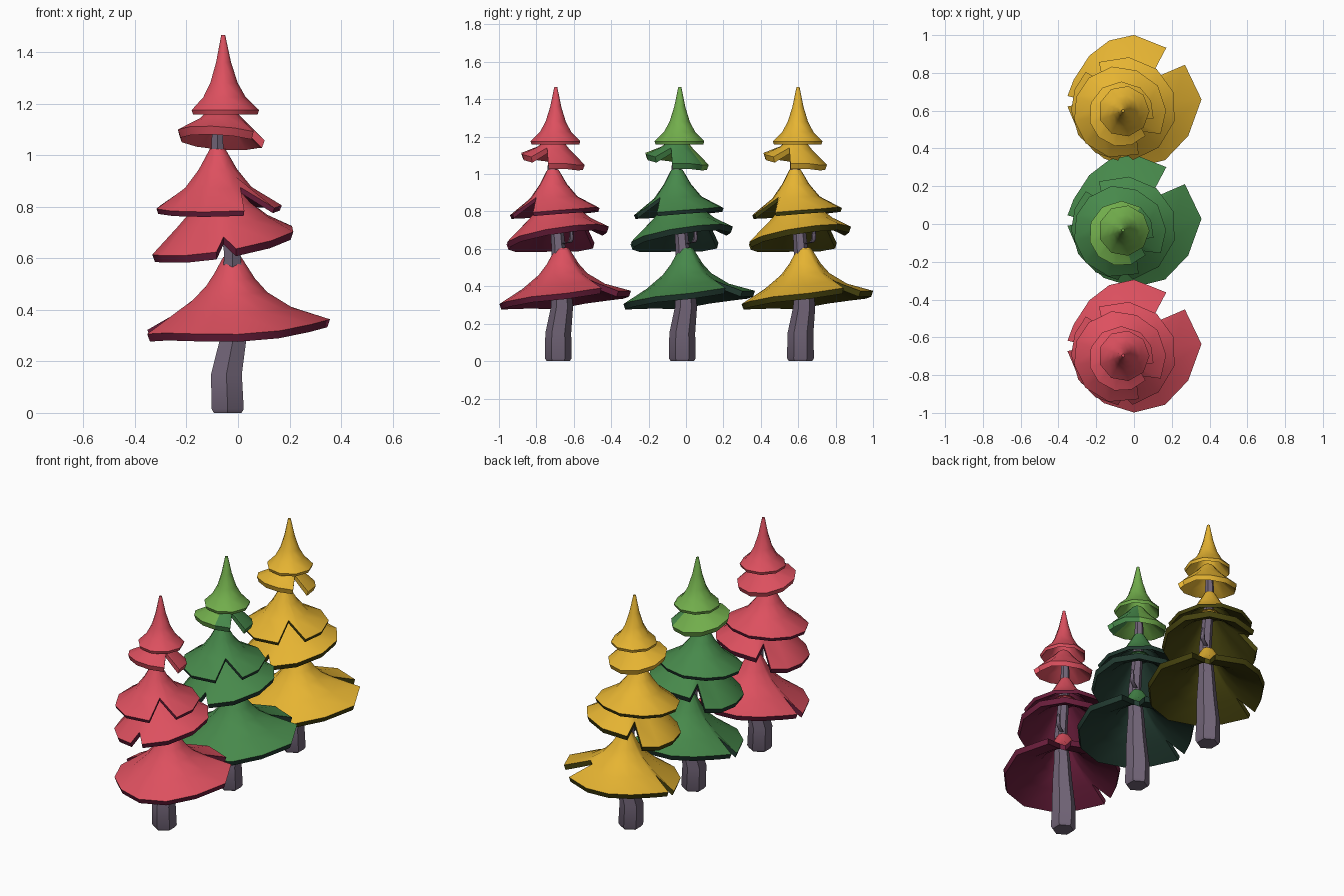
import bpy, bmesh, math
from mathutils import Vector

if "Cube" in bpy.data.objects:
    bpy.data.objects.remove(bpy.data.objects["Cube"])


def srgb(r, g, b):
    return [((c / 255 + 0.055) / 1.055) ** 2.4 if c > 10 else c / 3294.6 for c in (r, g, b)] + [1]


def material(name, *rgb):
    m = bpy.data.materials.new(name)
    m.diffuse_color = srgb(*rgb)
    m.use_nodes = True
    m.node_tree.nodes["Principled BSDF"].inputs["Base Color"].default_value = m.diffuse_color
    return m


BARK = material("bark", 114, 101, 120)
RED, RED_D = material("red", 221, 80, 95), material("dark_red", 107, 30, 60)
GRN, GRN_D = material("green", 71, 137, 75), material("dark_green", 34, 59, 49)
LIME = material("light_green", 114, 174, 76)
YEL, YEL_D = material("yellow", 230, 180, 50), material("dark_yellow", 69, 66, 14)


def finish(bm, name, mats, y):
    bmesh.ops.recalc_face_normals(bm, faces=bm.faces)
    me = bpy.data.meshes.new(name)
    bm.to_mesh(me)
    bm.free()
    for m in mats:
        me.materials.append(m)
    ob = bpy.data.objects.new(name, me)
    bpy.context.collection.objects.link(ob)
    ob.location.y = y
    bpy.context.view_layer.objects.active = ob
    ob.select_set(True)
    bpy.ops.object.shade_smooth_by_angle(angle=math.radians(50))
    ob.select_set(False)


def tube(name, path, sides, y):
    """Tapered tube through (x, y, z, radius) points, rings kept level."""
    bm = bmesh.new()
    rings = []
    for px, py, pz, r in path:
        rings.append([bm.verts.new((px + r * math.cos(a), py + r * math.sin(a), pz))
                      for a in (math.tau * (i + 0.5) / sides for i in range(sides))])
    for a, b in zip(rings, rings[1:]):
        for i in range(sides):
            j = (i + 1) % sides
            bm.faces.new((a[i], a[j], b[j], b[i]))
    bm.faces.new(rings[0])
    bm.faces.new(rings[-1])
    finish(bm, name, [BARK], y)


def skirt(name, profile, top, rim, tilt, thick, columns, mats, y, edge=0, zone=None):
    """Thick cone of foliage. Columns are (azimuth, reach, rim lift); a short reach cuts a notch."""
    bm = bmesh.new()
    last = len(profile) - 1
    r_max = profile[-1][0]

    def point(az, reach, lift, k, drop):
        s = k * min(reach, 1)
        i = min(int(s), last - 1)
        f = s - i
        r = profile[i][0] * (1 - f) + profile[i + 1][0] * f
        z = profile[i][1] * (1 - f) + profile[i + 1][1] * f
        if k == last and reach > 1:
            r *= reach
        w = r / r_max
        # the underside is pulled in a little so the rim slants inwards
        r -= 0.35 * drop * w
        dx, dy = r * math.cos(math.radians(az)), r * math.sin(math.radians(az))
        return Vector((top[0] + (rim[0] - top[0]) * w + dx, top[1] + (rim[1] - top[1]) * w + dy,
                       z + w * (tilt[0] * dx + tilt[1] * dy + lift) - drop))

    outer = [[bm.verts.new(point(*c, k, 0)) for k in range(last + 1)] for c in columns]
    inner = [[bm.verts.new(point(*c, k, thick)) for k in range(last + 1)] for c in columns]
    n = len(columns)
    for i in range(n):
        j = (i + 1) % n
        mid = (columns[i][0] + columns[j][0]) / 2
        in_zone = zone and zone[0] < mid < zone[1]
        for k in range(last):
            f = bm.faces.new((outer[i][k], outer[j][k], outer[j][k + 1], outer[i][k + 1]))
            g = bm.faces.new((inner[i][k], inner[i][k + 1], inner[j][k + 1], inner[j][k]))
            g.material_index = edge
            if in_zone:
                f.material_index = g.material_index = 1
        e = bm.faces.new((outer[i][last], outer[j][last], inner[j][last], inner[i][last]))
        e.material_index = 1 if in_zone else edge
    bm.faces.new([c[0] for c in outer])
    bm.faces.new([c[0] for c in inner]).material_index = edge
    finish(bm, name, mats, y)


def tree(tag, y, leaf, dark, crown):
    tube(tag + "_trunk", [(-.04, -.02, 0, .062), (-.04, -.02, .015, .072), (-.045, -.02, .15, .069),
                          (-.018, 0, .29, .059), (-.02, -.005, .45, .047), (-.022, -.02, .62, .037),
                          (-.08, -.05, 1.0, .028), (-.08, -.05, 1.2, .02)], 6, y)
    # small bent twig under the middle foliage
    tube(tag + "_twig", [(-.03, -.01, .625, .012), (.045, .04, .635, .013), (.055, .05, .65, .012),
                         (.055, .052, .70, .010)], 6, y)
    # wide bottom tier, notched at the back right and slit at the left
    skirt(tag + "_bottom_foliage", [(.035, .605), (.085, .52), (.13, .465), (.22, .40), (.35, .34)],
          (-.025, 0), (0, .015), (.06, .10), .03,
          [(-62, 1, 0), (-32, .98, 0), (2, 1.02, 0), (36, .97, .01), (46, .68, .01), (55, .68, -.01),
           (59, .97, -.01), (90, 1.01, 0), (112, 1, 0), (134, .98, 0), (160, .98, 0), (175, 1.01, 0),
           (179, .76, 0), (184, 1.01, -.01), (214, .98, 0), (242, .98, 0), (270, 1, 0)],
          [leaf, dark], y, 1)
    # lower middle tier, notched at the front and split at the back, left piece lower
    skirt(tag + "_lower_middle_foliage", [(.05, .88), (.11, .81), (.18, .745), (.278, .67)],
          (-.06, -.03), (-.055, -.02), (.16, .15), .03,
          [(-80, 1, 0), (-48, 1, 0), (-14, 1, 0), (18, 1, 0), (50, .98, 0), (84, .98, 0),
           (118, 1, .015), (127, .66, 0), (136, 1, -.035), (158, 1, -.03), (182, 1, -.01), (210, 1, 0),
           (238, 1, 0), (264, 1, 0), (270, .82, 0)],
          [leaf, dark], y, 1)
    # upper middle tier, notched at the front right
    skirt(tag + "_upper_middle_foliage", [(.03, 1.025), (.075, .945), (.13, .875), (.245, .80)],
          (-.08, -.05), (-.075, -.04), (.02, .08), .02,
          [(-66, 1, 0), (-47, .65, 0), (-28, 1, 0), (2, 1, 0), (35, 1, 0), (68, .98, 0), (100, 1, 0),
           (132, 1, 0), (160, 1, 0), (190, 1, 0), (222, 1, 0), (256, 1, 0)],
          [leaf, dark], y, 1)
    # small collar under the tip, tilted forward and split on the right
    skirt(tag + "_collar_foliage", [(.03, 1.2), (.085, 1.14), (.172, 1.08)],
          (-.06, -.04), (-.067, -.05), (-.07, -.18), .03,
          [(-72, 1, 0), (-42, 1, 0), (-24, .5, 0), (-8, 1, -.015), (24, 1, 0), (54, 1, 0), (90, 1, 0),
           (126, 1, 0), (160, 1, 0), (195, 1, 0), (225, 1, 0), (258, 1, 0)],
          [crown, leaf], y, 0, (-60, 60))
    # pointed tip
    skirt(tag + "_tip_foliage", [(.008, 1.466), (.03, 1.36), (.055, 1.28), (.085, 1.225), (.135, 1.175)],
          (-.058, -.033), (-.053, -.035), (0, 0), .018,
          [(a, 1, 0) for a in range(0, 360, 40)], [crown], y)


tree("red_tree", -.663, RED, RED_D, RED)
tree("green_tree", 0, GRN, GRN_D, LIME)
tree("yellow_tree", .632, YEL, YEL_D, YEL)
